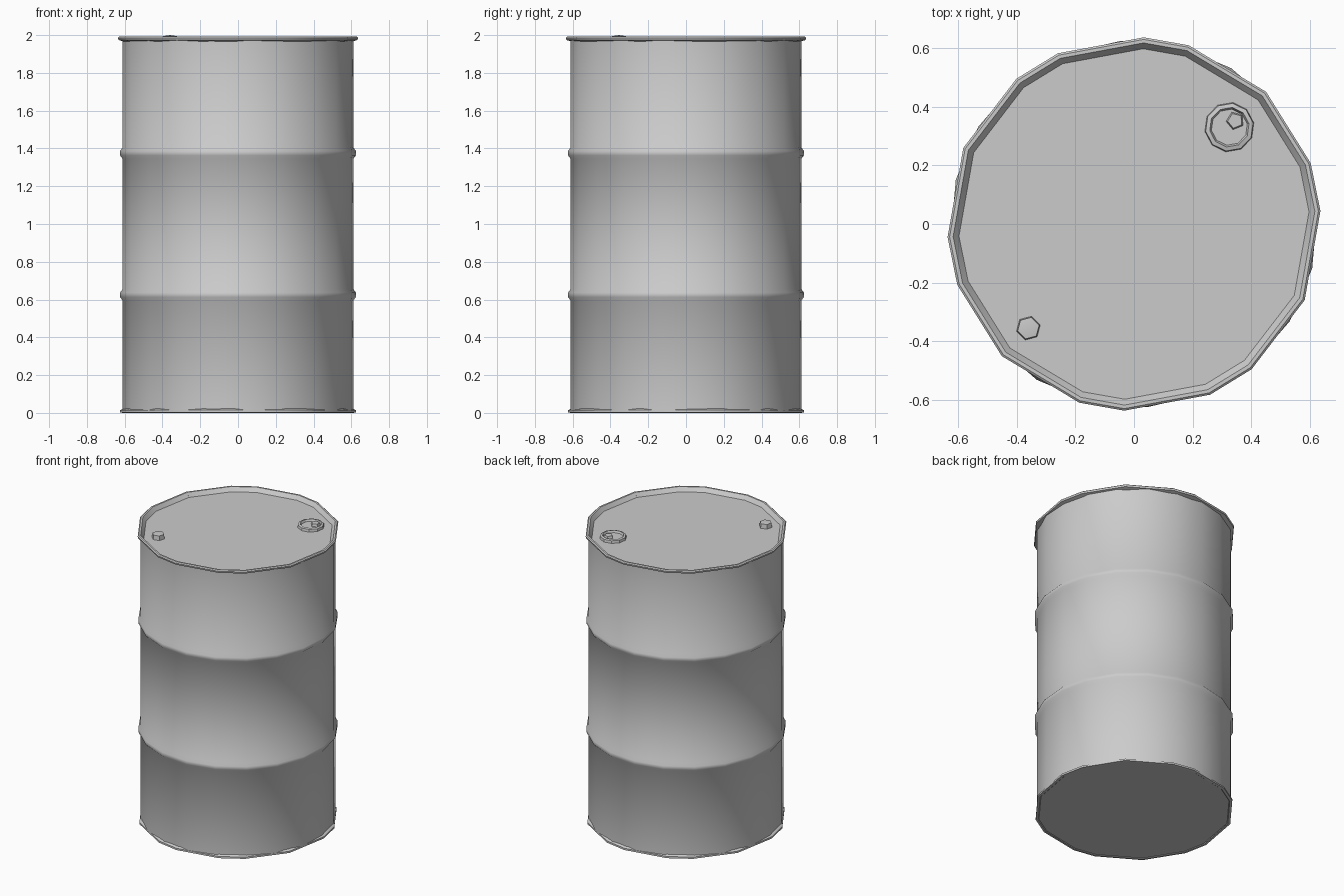
import bpy, bmesh, math

cube = bpy.data.objects.get("Cube")
if cube:
    bpy.data.objects.remove(cube, do_unlink=True)

steel = bpy.data.materials.new("grey steel")
steel.use_nodes = True
GREY = (0.6, 0.6, 0.6, 1)
steel.diffuse_color = GREY
steel.node_tree.nodes["Principled BSDF"].inputs["Base Color"].default_value = GREY


def even(count, start=0):
    return [start + 360 * i / count for i in range(count)]


def lathe(name, profile, angles, at=(0, 0), smooth=30):
    """Turn a (radius, height) profile about a vertical axis at the given angles."""
    bm = bmesh.new()
    rings = []
    for r, z in profile:
        if r == 0:
            rings.append([bm.verts.new((at[0], at[1], z))] * len(angles))
        else:
            rings.append([bm.verts.new((at[0] + r * math.cos(math.radians(a)),
                                        at[1] + r * math.sin(math.radians(a)), z))
                          for a in angles])
    for low, high in zip(rings, rings[1:]):
        for i in range(len(angles)):
            j = (i + 1) % len(angles)
            corners = dict.fromkeys((low[i], low[j], high[j], high[i]))
            bm.faces.new(list(corners))
    mesh = bpy.data.meshes.new(name)
    bm.to_mesh(mesh)
    bm.free()
    mesh.materials.append(steel)
    obj = bpy.data.objects.new(name, mesh)
    bpy.context.collection.objects.link(obj)
    bpy.ops.object.select_all(action="DESELECT")
    obj.select_set(True)
    bpy.context.view_layer.objects.active = obj
    bpy.ops.object.shade_smooth_by_angle(angle=math.radians(smooth))
    return obj


# Uneven rim corners, alike on both halves
half = [4, 19, 45, 73, 87, 114, 129, 156]
rim_angles = half + [a + 180 for a in half]

# Side wall with two rolled hoops
wall = [(0.612, 0.01)]
for z in (0.625, 1.375):
    wall += [(0.612, z - 0.03), (0.626, z - 0.012), (0.626, z + 0.012), (0.612, z + 0.03)]
wall.append((0.612, 1.975))
lathe("drum_wall", wall, even(20, 4), smooth=40)

# Base with its rolled edge
lathe("drum_base", [(0, 0.004), (0.605, 0.004), (0.61, 0), (0.626, 0.002),
                    (0.626, 0.014), (0.61, 0.022)], rim_angles)

# Sunken lid with its rolled rim
lathe("drum_lid", [(0.605, 1.965), (0.634, 1.974), (0.637, 1.986), (0.63, 1.992),
                   (0.618, 1.992), (0.598, 1.965), (0, 1.965)], rim_angles)

# Large filler cap: collar, sunken plug and grip
cap = (0.325, 0.33)
lathe("filler_collar", [(0.085, 1.964), (0.082, 1.982), (0.068, 1.986), (0.062, 1.972),
                        (0, 1.972)], even(10, 10), cap)
lathe("filler_grip", [(0.032, 1.97), (0.026, 1.988), (0, 1.988)], even(5, 40), (0.345, 0.352))

# Small vent plug
lathe("vent_plug", [(0.042, 1.964), (0.038, 1.995), (0, 2.0)], even(6, 15), (-0.36, -0.355))
